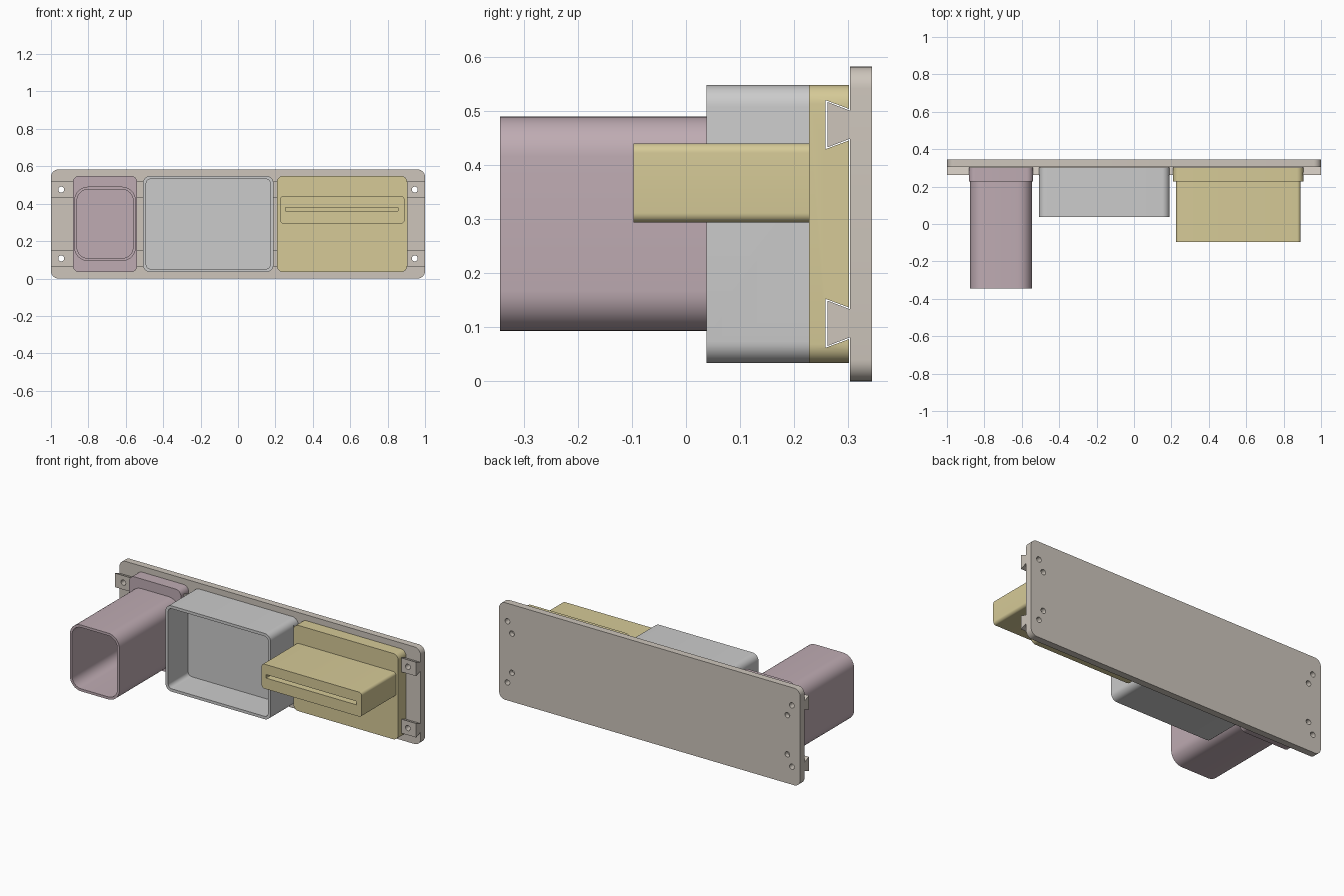
import bpy, bmesh
from math import sin, cos, pi

if "Cube" in bpy.data.objects:
    bpy.data.objects.remove(bpy.data.objects["Cube"])


def material(name, rgb):
    m = bpy.data.materials.new(name)
    m.diffuse_color = (*rgb, 1)
    m.use_nodes = True
    m.node_tree.nodes["Principled BSDF"].inputs["Base Color"].default_value = m.diffuse_color
    return m


BEIGE = material("beige", (0.61, 0.56, 0.50))
PINK = material("pink", (0.52, 0.41, 0.45))
YELLOW = material("yellow", (0.67, 0.59, 0.31))


def extrude(name, pts, vec, mat=None):
    """Solid made by sweeping a closed polygon along a vector."""
    bm = bmesh.new()
    face = bm.faces.new([bm.verts.new(p) for p in pts])
    new = bmesh.ops.extrude_face_region(bm, geom=[face])["geom"]
    bmesh.ops.translate(bm, vec=vec, verts=[v for v in new if isinstance(v, bmesh.types.BMVert)])
    bmesh.ops.recalc_face_normals(bm, faces=bm.faces)
    me = bpy.data.meshes.new(name)
    bm.to_mesh(me)
    bm.free()
    ob = bpy.data.objects.new(name, me)
    bpy.context.collection.objects.link(ob)
    if mat:
        me.materials.append(mat)
    return ob


def rounded_box(name, x0, x1, y0, y1, z0, z1, r, mat=None, seg=8):
    """Box along y with its four xz corners rounded."""
    pts = []
    for i, (cx, cz) in enumerate([(x1 - r, z1 - r), (x0 + r, z1 - r), (x0 + r, z0 + r), (x1 - r, z0 + r)]):
        for k in range(seg + 1):
            a = (i + k / seg) * pi / 2
            pts.append((cx + r * cos(a), y0, cz + r * sin(a)))
    return extrude(name, pts, (0, y1 - y0, 0), mat)


def cylinder(x, z, r, y0, y1):
    pts = [(x + r * cos(k * pi / 12), y0, z + r * sin(k * pi / 12)) for k in range(24)]
    return extrude("hole_cutter", pts, (0, y1 - y0, 0))


def dovetail(name, z, yf, yb, wide, narrow, half_len, mat=None):
    pts = [(-half_len, yf, z - wide), (-half_len, yf, z + wide),
           (-half_len, yb, z + narrow), (-half_len, yb, z - narrow)]
    return extrude(name, pts, (2 * half_len, 0, 0), mat)


def boolean(ob, other, op="DIFFERENCE"):
    other.hide_render = True
    mod = ob.modifiers.new("bool", "BOOLEAN")
    mod.operation, mod.solver, mod.object = op, "EXACT", other
    bpy.context.view_layer.objects.active = ob
    bpy.ops.object.modifier_apply(modifier=mod.name)
    bpy.data.objects.remove(other)


ZC, DZ = 0.2915, 0.184
RAIL_Z = (ZC - DZ, ZC + DZ)
Z0, Z1 = 0.034, 0.549
BASE_Y, BACK_Y, PLATE_Y = 0.228, 0.302, 0.304

# Wall plate with through holes and blind holes on its back
plate = rounded_box("back_plate", -1, 1, PLATE_Y, 0.345, 0, 0.583, 0.04, BEIGE)
for s in (-1, 1):
    for t in (-1, 1):
        boolean(plate, cylinder(s * 0.945, ZC + t * DZ, 0.016, 0.2, 0.4))
        boolean(plate, cylinder(s * 0.915, ZC + t * 0.118, 0.016, 0.318, 0.4))

# Two dovetail rails
rails = []
for name, z in zip(("lower_rail", "upper_rail"), RAIL_Z):
    rail = dovetail(name, z, 0.262, PLATE_Y, 0.042, 0.026, 1, BEIGE)
    for s in (-1, 1):
        boolean(rail, cylinder(s * 0.945, z, 0.016, 0.2, 0.4))
    rails.append(rail)


def cut_rail_slots(ob):
    for z in RAIL_Z:
        boolean(ob, dovetail("slot_cutter", z, 0.258, 0.308, 0.0455, 0.027, 1.2))


# Deep cup holder
cup = rounded_box("deep_holder", -0.883, -0.539, BASE_Y, BACK_Y, Z0, Z1, 0.035, PINK)
boolean(cup, rounded_box("tube", -0.876, -0.546, -0.345, 0.24, 0.093, 0.491, 0.075, PINK), "UNION")
boolean(cup, rounded_box("cutter", -0.861, -0.561, -0.5, 0.23, 0.108, 0.476, 0.06))
cut_rail_slots(cup)

# Wide open box
box = rounded_box("open_box", -0.508, 0.19, 0.038, BACK_Y, Z0, Z1, 0.04)
boolean(box, rounded_box("cutter", -0.491, 0.173, -0.2, BASE_Y, Z0 + 0.017, Z1 - 0.017, 0.025))
cut_rail_slots(box)

# Slotted holder
holder = rounded_box("slotted_holder", 0.208, 0.905, BASE_Y, BACK_Y, Z0, Z1, 0.035, YELLOW)
boolean(holder, rounded_box("block", 0.225, 0.89, -0.097, 0.24, 0.294, 0.441, 0.018, YELLOW), "UNION")
boolean(holder, rounded_box("cutter", 0.255, 0.855, -0.3, 0.2, 0.36, 0.381, 0.002))
cut_rail_slots(holder)

# Smooth rounded corners, keep edges sharp
for ob in [plate, cup, box, holder] + rails:
    bpy.ops.object.select_all(action="DESELECT")
    ob.select_set(True)
    bpy.context.view_layer.objects.active = ob
    bpy.ops.object.shade_smooth_by_angle()
